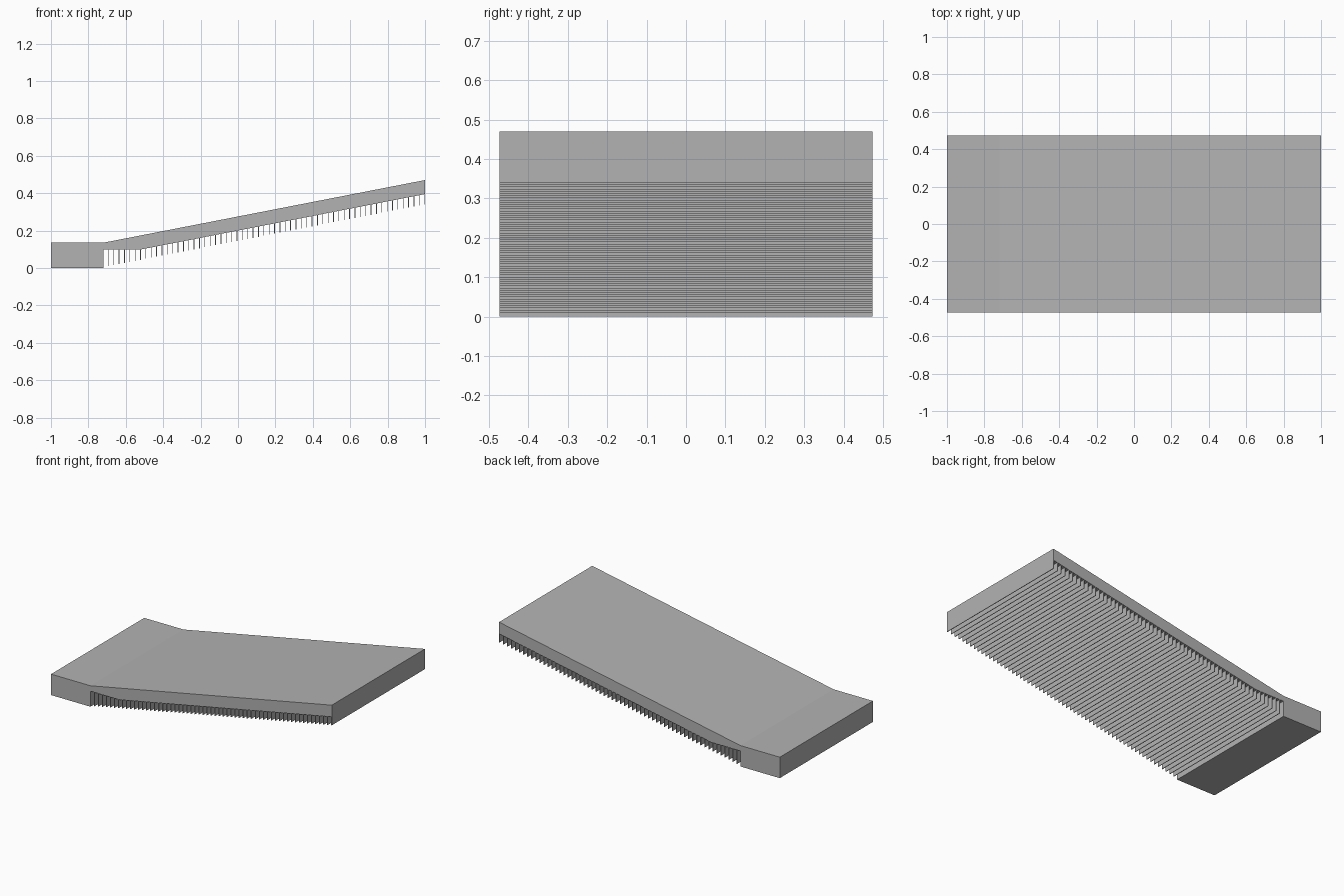
import bpy

cube = bpy.data.objects.get("Cube")
if cube:
    bpy.data.objects.remove(cube, do_unlink=True)

HALF_WIDTH = 0.474
BLOCK_EDGE = -0.72   # where the flat landing meets the ramp
SLOPE = 0.195
FIN_COUNT = 60
FIN_THICKNESS = 0.004

grey = bpy.data.materials.new("plain grey")
grey.use_nodes = True
colour = (0.45, 0.45, 0.45, 1)
grey.diffuse_color = colour
grey.node_tree.nodes["Principled BSDF"].inputs["Base Color"].default_value = colour


def extrude_profile(name, profile):
    """Extrude an (x, z) outline, counter-clockwise from the front, across the width."""
    n = len(profile)
    verts = [(x, y, z) for y in (-HALF_WIDTH, HALF_WIDTH) for x, z in profile]
    faces = [tuple(range(n)), tuple(reversed(range(n, 2 * n)))]
    for i in range(n):
        j = (i + 1) % n
        faces.append((j, i, i + n, j + n))
    mesh = bpy.data.meshes.new(name)
    mesh.from_pydata(verts, [], faces)
    mesh.materials.append(grey)
    obj = bpy.data.objects.new(name, mesh)
    bpy.context.collection.objects.link(obj)
    return obj


def underside(x):
    return max(0.1, 0.395 + SLOPE * (x - 1))


# Landing block and sloping slab in one profile
bend = 1 - (0.395 - 0.1) / SLOPE
extrude_profile("ramp_slab", [
    (-1, 0), (BLOCK_EDGE, 0), (BLOCK_EDGE, 0.1), (bend, 0.1),
    (1, 0.395), (1, 0.47), (BLOCK_EDGE, 0.135), (-1, 0.135)])

# Row of thin cross fins hanging under the slope
step = (1 - BLOCK_EDGE) / FIN_COUNT
for i in range(1, FIN_COUNT + 1):
    right = BLOCK_EDGE + i * step
    left = right - FIN_THICKNESS
    bottom = 0.34 + SLOPE * (right - 1)
    extrude_profile(f"cross_fin_{i:02d}", [
        (left, bottom), (right, bottom),
        (right, underside(right)), (left, underside(left))])
